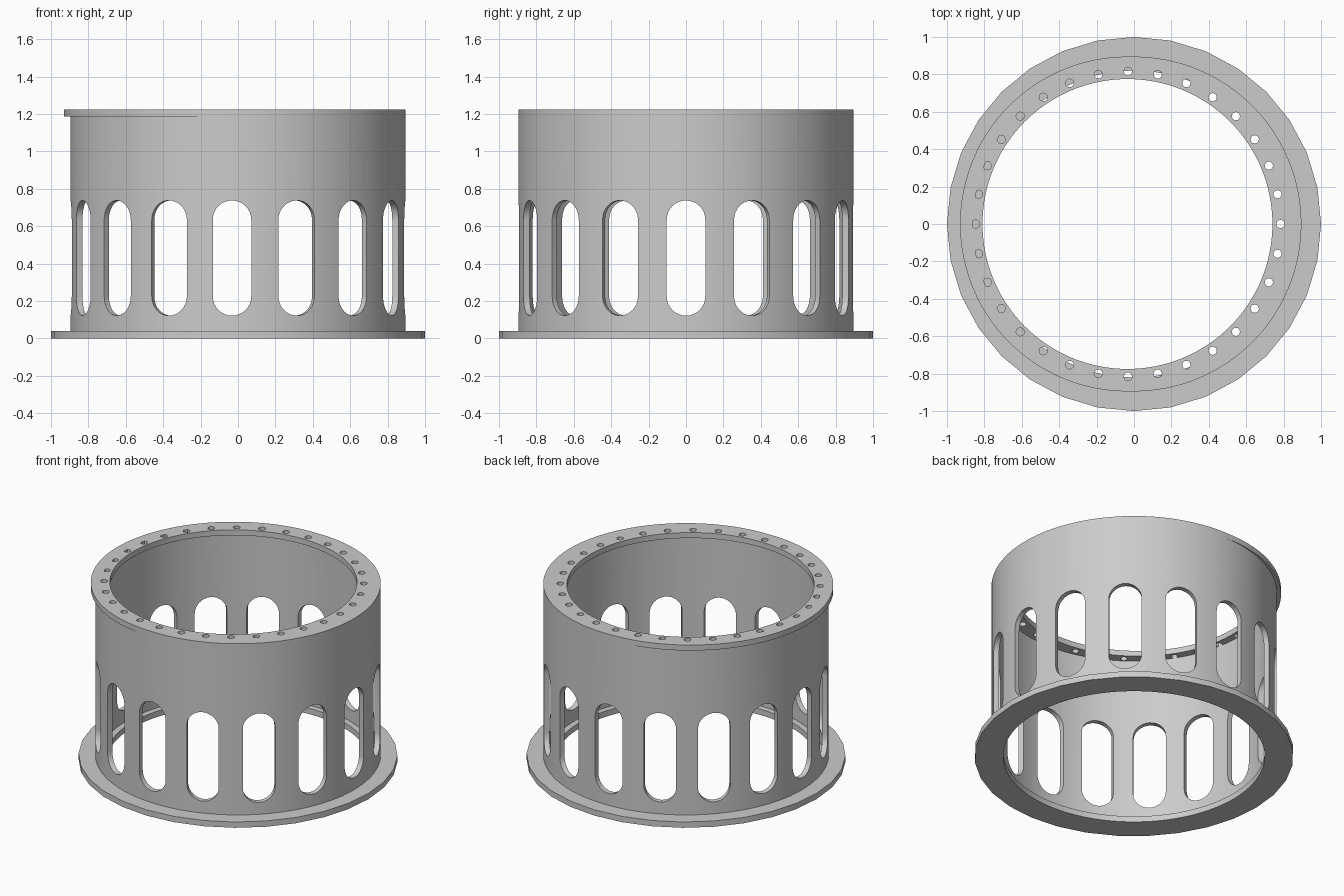
import bpy, bmesh
from math import cos, sin, pi, tau
from mathutils import Matrix, Vector

cube = bpy.data.objects.get("Cube")
if cube:
    bpy.data.objects.remove(cube, do_unlink=True)

RING_X = -0.035          # shifted axis of the top ring
CUT_X = -0.032           # shifted axis of the slots and bolt holes
WALL_IN, WALL_OUT = 0.86, 0.895
HEIGHT, RING_BASE = 1.225, 1.187

grey = bpy.data.materials.new("plain grey")
grey.use_nodes = True
grey.diffuse_color = (0.6, 0.6, 0.6, 1)
grey.node_tree.nodes["Principled BSDF"].inputs["Base Color"].default_value = grey.diffuse_color


def make_object(name, bm):
    bmesh.ops.recalc_face_normals(bm, faces=bm.faces)
    mesh = bpy.data.meshes.new(name)
    bm.to_mesh(mesh)
    bm.free()
    mesh.materials.append(grey)
    obj = bpy.data.objects.new(name, mesh)
    bpy.context.collection.objects.link(obj)
    return obj


def ring(name, inner, outer, z0, z1, outer_sides, x=0.0, inner_sides=128):
    """Flat washer or tube whose rims may have different side counts."""
    bm = bmesh.new()
    step = inner_sides // outer_sides

    def loop(radius, sides, z):
        return [bm.verts.new((x + radius * cos(tau * i / sides),
                              radius * sin(tau * i / sides), z)) for i in range(sides)]

    ins = [loop(inner, inner_sides, z) for z in (z0, z1)]
    outs = [loop(outer, outer_sides, z) for z in (z0, z1)]
    for low, high in (ins, outs):
        for i in range(len(low)):
            j = (i + 1) % len(low)
            bm.faces.new((low[i], low[j], high[j], high[i]))
    for rim, edge in zip(ins, outs):
        for i in range(outer_sides):
            arc = [rim[(i * step + k) % inner_sides] for k in range(step + 1)]
            bm.faces.new(arc + [edge[(i + 1) % outer_sides], edge[i]])
    return make_object(name, bm)


def prism(bm, outline, depth):
    """Closed prism from an outline swept along a vector."""
    a = [bm.verts.new(p) for p in outline]
    b = [bm.verts.new(p + depth) for p in outline]
    bm.faces.new(a)
    bm.faces.new(b[::-1])
    for i in range(len(a)):
        j = (i + 1) % len(a)
        bm.faces.new((a[i], b[i], b[j], a[j]))


def combine(target, other, operation):
    mod = target.modifiers.new(operation.title(), 'BOOLEAN')
    mod.operation, mod.object, mod.solver = operation, other, 'EXACT'
    bpy.context.view_layer.objects.active = target
    bpy.ops.object.modifier_apply(modifier=mod.name)
    bpy.data.objects.remove(other, do_unlink=True)


# Base flange with a coarse outer rim, reaching inside the wall
flange = ring("base_flange", 0.82, 1.0, 0, 0.04, 32)

# Thin cylindrical wall
wall = ring("drum_wall", WALL_IN, WALL_OUT, 0.04, HEIGHT, 128)

# Sixteen round-ended slots through the wall
SLOT_R, SLOT_LOW, SLOT_HIGH = 0.103, 0.225, 0.635
bm = bmesh.new()
for n in range(16):
    turn = Matrix.Translation((CUT_X, 0, 0)) @ Matrix.Rotation(tau * n / 16, 4, 'Z')
    outline = []
    for centre, start in ((SLOT_HIGH, 0), (SLOT_LOW, pi)):
        for k in range(17):
            a = start + pi * k / 16
            outline.append(turn @ Vector((0.6, SLOT_R * cos(a), centre + SLOT_R * sin(a))))
    prism(bm, outline, turn.to_3x3() @ Vector((0.5, 0, 0)))
combine(wall, make_object("slot_cutter", bm), 'DIFFERENCE')

# Shifted top ring with thirty-two bolt holes
top_ring = ring("top_ring", 0.775, WALL_OUT, RING_BASE, HEIGHT, 128, RING_X)
bm = bmesh.new()
for n in range(32):
    a = tau * n / 32
    centre = Vector((CUT_X + 0.815 * cos(a), 0.815 * sin(a), RING_BASE - 0.05))
    outline = [centre + Vector((cos(tau * k / 16), sin(tau * k / 16), 0)) * 0.022
               for k in range(16)]
    prism(bm, outline, Vector((0, 0, 0.2)))
combine(top_ring, make_object("bolt_cutter", bm), 'DIFFERENCE')

# Merge the ring with the wall, which closes part of the holes on one side
combine(wall, top_ring, 'UNION')

# Smooth curved walls, crisp rims
bpy.ops.object.select_all(action='DESELECT')
for part in (flange, wall):
    part.select_set(True)
bpy.context.view_layer.objects.active = wall
bpy.ops.object.shade_smooth_by_angle(angle=pi / 6)
